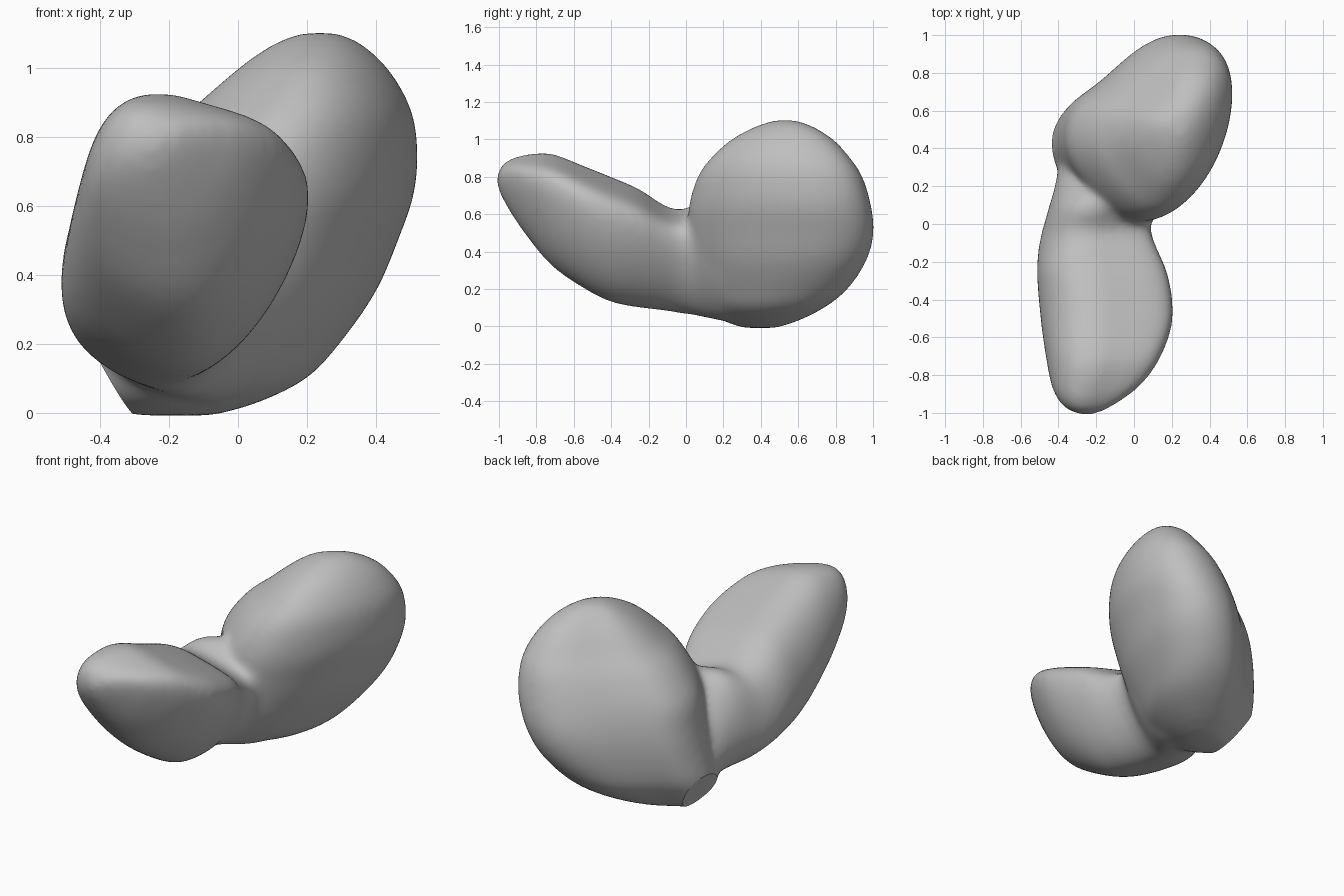
import bpy, bmesh, math
from mathutils import Vector

cube = bpy.data.objects.get("Cube")
if cube:
    bpy.data.objects.remove(cube, do_unlink=True)

# Front lobe, tip to neck: y, x min, x max, z min, z max
FRONT = [
    (-1.01, -.28, -.22, .75, .81),
    (-.985, -.35, -.15, .69, .865),
    (-.93, -.405, -.06, .595, .90),
    (-.85, -.44, .04, .48, .92),
    (-.72, -.465, .135, .325, .925),
    (-.55, -.49, .20, .205, .86),
    (-.40, -.505, .205, .13, .80),
    (-.25, -.515, .175, .10, .735),
    (-.12, -.505, .12, .085, .65),
    (-.03, -.485, .09, .07, .625),
    (.04, -.465, .11, .06, .65),
    (.11, -.445, .18, .045, .66),
    (.20, -.42, .24, .03, .60),
    (.32, -.40, .24, .02, .45),
]
# Rear lobe, bottom to top: z, x min, x max, y min, y max
REAR = [
    (-.008, -.31, -.07, .31, .48),
    (.03, -.40, .06, .20, .60),
    (.10, -.435, .20, .10, .74),
    (.20, -.44, .295, .06, .865),
    (.35, -.41, .40, .03, .965),
    (.50, -.38, .465, .015, 1.005),
    (.65, -.345, .515, .015, .99),
    (.80, -.235, .52, .06, .945),
    (.90, -.115, .495, .13, .88),
    (1.0, .0, .435, .24, .79),
    (1.07, .10, .36, .37, .68),
    (1.103, .18, .29, .47, .59),
]
STEPS, SIDES = 4, 48


def catmull(p0, p1, p2, p3, t):
    return [b + .5 * t * (c - a + t * (2 * a - 5 * b + 4 * c - d + t * (3 * (b - c) + d - a)))
            for a, b, c, d in zip(p0, p1, p2, p3)]


def front_lean(t):
    return .3 * math.cos(t) ** 2 + .15 * math.cos(t) - .2 * max(0, math.sin(t))


def rear_lean(t):
    # Flattens the back right side and fills out the side above the neck
    return (.27 + .15 * math.cos(t) + .13 * math.sin(t)
            + .22 * max(0, math.cos(t - 2)) ** 6 - .15 * max(0, math.cos(t + 2.3)) ** 4)


def loft(name, sections, lean, right_power, place):
    """Closed body through leaning ovals; place() turns (station, u, v) into a point."""
    last = len(sections) - 1
    rows = []
    for i in range(last):
        four = [sections[min(max(i + k, 0), last)] for k in (-1, 0, 1, 2)]
        rows += [catmull(*four, s / STEPS) for s in range(STEPS)]
    rows.append(sections[-1])
    bm = bmesh.new()
    rings = []
    for station, u0, u1, v0, v1 in rows:
        ring = []
        for i in range(SIDES):
            t = math.tau * i / SIDES
            c = math.cos(t)
            if c > 0:
                c = c ** right_power
            u = (u0 + u1) / 2 + (u1 - u0) / 2 * c
            v = (v0 + v1) / 2 + (v1 - v0) / 2 * math.sin(t + lean(t))
            ring.append(bm.verts.new(place(station, u, v)))
        rings.append(ring)
    for a, b in zip(rings, rings[1:]):
        for i in range(SIDES):
            j = (i + 1) % SIDES
            bm.faces.new((a[i], a[j], b[j], b[i]))
    bm.faces.new(rings[0])
    bm.faces.new(rings[-1])
    bmesh.ops.recalc_face_normals(bm, faces=bm.faces[:])
    mesh = bpy.data.meshes.new(name)
    bm.to_mesh(mesh)
    bm.free()
    obj = bpy.data.objects.new(name, mesh)
    bpy.context.collection.objects.link(obj)
    return obj


front = loft("front_lobe", FRONT, front_lean, 1.25, lambda y, x, z: Vector((x, y, z)))
body = loft("two_lobed_body", REAR, rear_lean, 1, lambda z, x, y: Vector((x, y, z)))

# Fuse the lobes and soften the crease at the neck
union = body.modifiers.new("fuse", "BOOLEAN")
union.operation = "UNION"
union.solver = "EXACT"
union.object = front
remesh = body.modifiers.new("even_surface", "REMESH")
remesh.mode = "VOXEL"
remesh.voxel_size = .018
soften = body.modifiers.new("soften", "SMOOTH")
soften.factor = .5
soften.iterations = 25
fused = bpy.data.meshes.new_from_object(
    body.evaluated_get(bpy.context.evaluated_depsgraph_get()))
body.modifiers.clear()
bpy.data.objects.remove(front, do_unlink=True)

# Slice the flat facet off the low corner of the rear lobe
bm = bmesh.new()
bm.from_mesh(fused)
cut = bmesh.ops.bisect_plane(bm, geom=bm.verts[:] + bm.edges[:] + bm.faces[:], dist=1e-5,
                             plane_co=(-.37, .4, .11), plane_no=(-.86, .06, -.51),
                             clear_outer=True)
edges = [e for e in cut["geom_cut"] if isinstance(e, bmesh.types.BMEdge)]
bmesh.ops.holes_fill(bm, edges=edges, sides=0)
bmesh.ops.recalc_face_normals(bm, faces=bm.faces[:])
bm.to_mesh(fused)
bm.free()
body.data = fused
fused.name = "two_lobed_body"

# Plain grey surface
grey = bpy.data.materials.new("stone_grey")
grey.use_nodes = True
colour = (.52, .52, .52, 1)
grey.diffuse_color = colour
grey.node_tree.nodes["Principled BSDF"].inputs["Base Color"].default_value = colour
fused.materials.clear()
fused.materials.append(grey)

# Smooth shading with the facet rim kept sharp
bpy.ops.object.select_all(action="DESELECT")
body.select_set(True)
bpy.context.view_layer.objects.active = body
bpy.ops.object.shade_smooth_by_angle(angle=math.radians(30))
